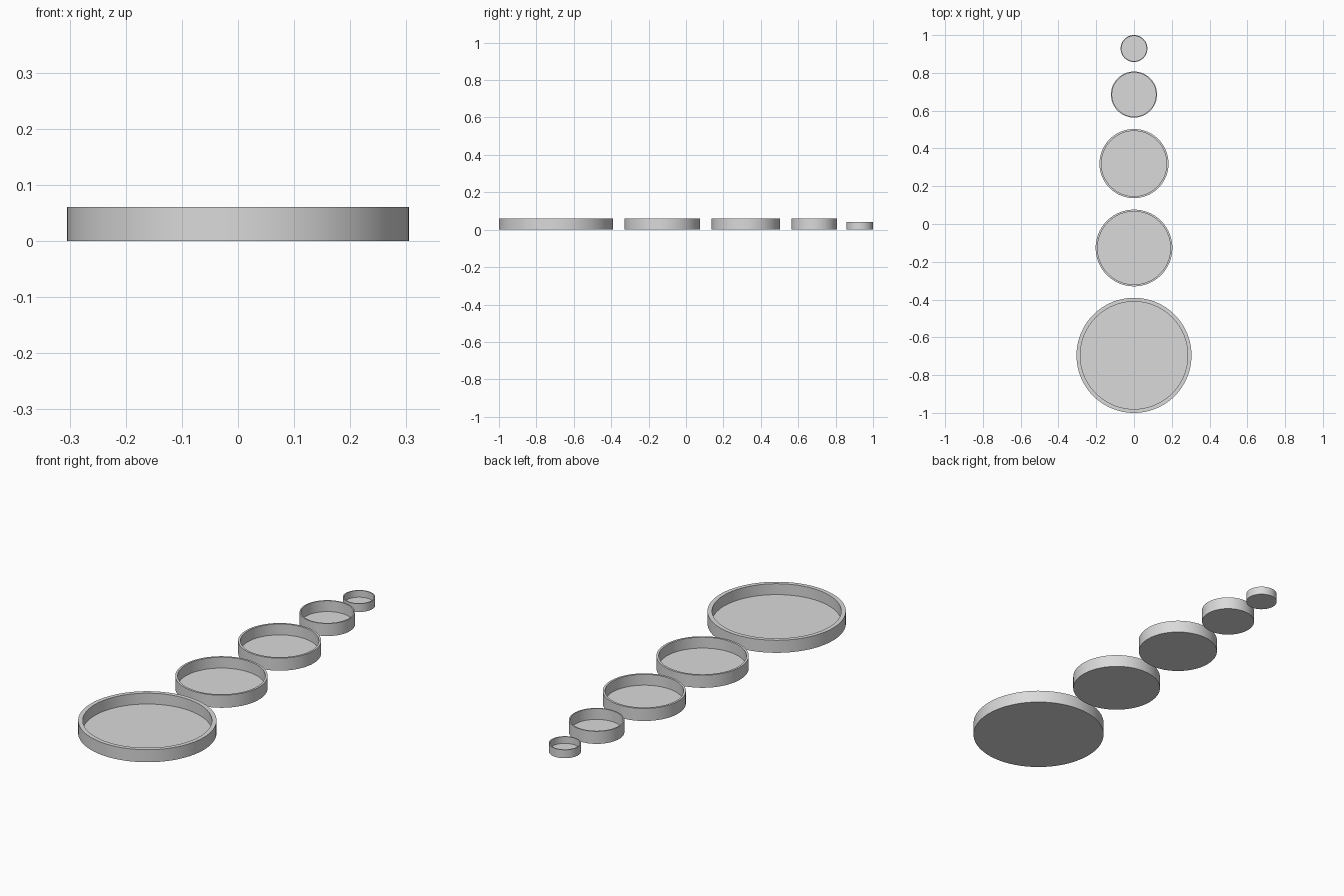
import bpy
import bmesh
import math

cube = bpy.data.objects.get("Cube")
if cube:
    bpy.data.objects.remove(cube, do_unlink=True)

UNIT = 2 / 98.5   # one design unit; the whole row is 98.5 units long
SEGMENTS = 96
FLOOR = 0.4

grey = bpy.data.materials.new("light_grey")
grey.use_nodes = True
colour = (0.7, 0.7, 0.7, 1)
grey.diffuse_color = colour
grey.node_tree.nodes["Principled BSDF"].inputs["Base Color"].default_value = colour


def make_dish(name, radius, wall, height, y):
    """Open round dish: a wall-and-floor profile turned about its axis."""
    inner = radius - wall
    profile = [(0, 0), (radius, 0), (radius, height),
               (inner, height), (inner, FLOOR), (0, FLOOR)]
    bm = bmesh.new()
    verts = [bm.verts.new((r * UNIT, 0, z * UNIT)) for r, z in profile]
    edges = [bm.edges.new(pair) for pair in zip(verts, verts[1:])]
    bmesh.ops.spin(bm, geom=verts + edges, cent=(0, 0, 0), axis=(0, 0, 1),
                   angle=math.tau, steps=SEGMENTS)
    bmesh.ops.remove_doubles(bm, verts=bm.verts, dist=UNIT / 100)
    bmesh.ops.recalc_face_normals(bm, faces=bm.faces)
    mesh = bpy.data.meshes.new(name)
    bm.to_mesh(mesh)
    bm.free()
    mesh.materials.append(grey)
    dish = bpy.data.objects.new(name, mesh)
    dish.location.y = y
    bpy.context.collection.objects.link(dish)

    # Round walls smooth, rims and floor corners sharp
    bpy.ops.object.select_all(action="DESELECT")
    dish.select_set(True)
    bpy.context.view_layer.objects.active = dish
    bpy.ops.object.shade_smooth_by_angle(angle=math.radians(30))


# Name, radius, wall, height and gap to the next dish, from front to back
dishes = [
    ("largest_dish", 15, 1, 3, 3),
    ("large_dish", 10, 0.5, 3, 3),
    ("medium_dish", 9, 0.5, 3, 3),
    ("small_dish", 6, 0.3, 3, 2.5),
    ("smallest_dish", 3.5, 0.25, 2, 0),
]
front = -1
for name, radius, wall, height, gap in dishes:
    make_dish(name, radius, wall, height, front + radius * UNIT)
    front += (2 * radius + gap) * UNIT
